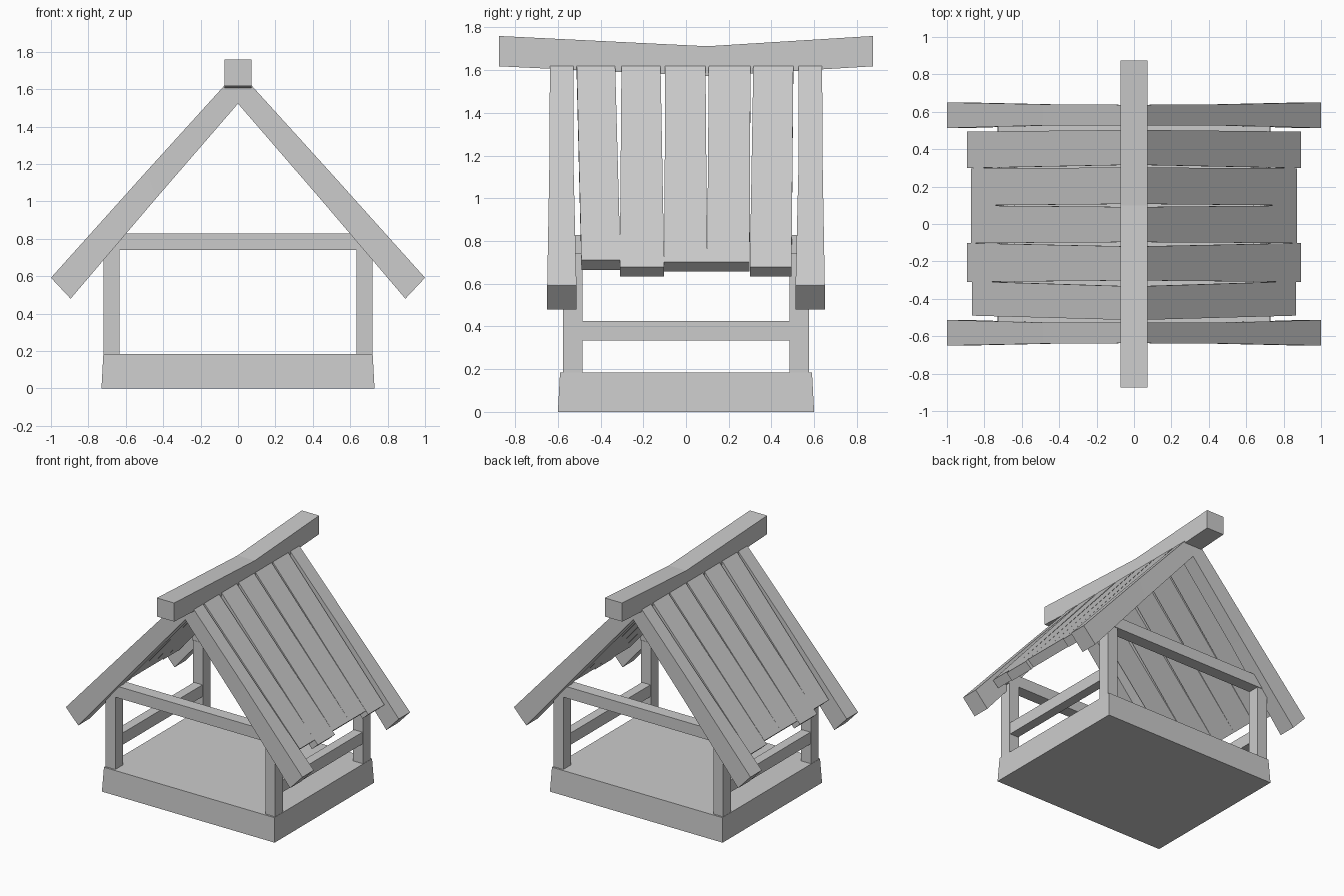
import bpy, bmesh

if "Cube" in bpy.data.objects:
    bpy.data.objects.remove(bpy.data.objects["Cube"])


def loft(name, sections):
    """Solid through a list of four-cornered cross-sections, capped at both ends."""
    bm = bmesh.new()
    rings = [[bm.verts.new(p) for p in s] for s in sections]
    for a, b in zip(rings, rings[1:]):
        for i in range(4):
            j = (i + 1) % 4
            bm.faces.new((a[i], a[j], b[j], b[i]))
    bm.faces.new(rings[0])
    bm.faces.new(rings[-1])
    bmesh.ops.recalc_face_normals(bm, faces=bm.faces)
    mesh = bpy.data.meshes.new(name)
    bm.to_mesh(mesh)
    bm.free()
    obj = bpy.data.objects.new(name, mesh)
    bpy.context.collection.objects.link(obj)
    return obj


def rect(x0, x1, y0, y1, z):
    return [(x0, y0, z), (x1, y0, z), (x1, y1, z), (x0, y1, z)]


def box(name, x0, x1, y0, y1, z0, z1):
    return loft(name, [rect(x0, x1, y0, y1, z0), rect(x0, x1, y0, y1, z1)])


def board(name, side, stations):
    """Sloping board; each station is (outer x, z), (inner x, z), y0, y1."""
    return loft(name, [[(side * o[0], y0, o[1]), (side * o[0], y1, o[1]),
                        (side * i[0], y1, i[1]), (side * i[0], y0, i[1])]
                       for o, i, y0, y1 in stations])


# Solid floor base, slightly tapered
loft("base", [rect(-0.73, 0.73, -0.6, 0.6, 0), rect(-0.72, 0.72, -0.59, 0.59, 0.185)])

SIDES = ((-1, "left"), (1, "right"))
ENDS = ((-1, "front"), (1, "back"))

# Corner posts, cross beams and side rails
for ey, end in ENDS:
    ya, yb = sorted((ey * 0.485, ey * 0.576))
    for sx, side in SIDES:
        xa, xb = sorted((sx * 0.634, sx * 0.718))
        box(f"{end}_{side}_post", xa, xb, ya, yb, 0.17, 0.745)
    ya, yb = sorted((ey * 0.487, ey * 0.58))
    box(f"{end}_cross_beam", -0.727, 0.727, ya, yb, 0.74, 0.828)
for sx, side in SIDES:
    xa, xb = sorted((sx * 0.64, sx * 0.712))
    box(f"{side}_rail", xa, xb, -0.5, 0.5, 0.335, 0.425)

# Rafters, flaring toward the eaves
for ey, end in ENDS:
    for sx, side in SIDES:
        board(f"{end}_{side}_rafter", sx, [
            ((0, 1.70), (0, 1.523), ey * 0.527, ey * 0.637),
            ((0.49, 1.16), (0.435, 1.02), ey * 0.527, ey * 0.64),
            ((1.0, 0.592), (0.895, 0.48), ey * 0.513, ey * 0.65)])

# Roof planks: top y range, bottom y range, eave x
PLANKS = [(-0.513, -0.333, -0.49, -0.307, 0.865),
          (-0.302, -0.12, -0.31, -0.102, 0.892),
          (-0.097, 0.091, -0.102, 0.099, 0.872),
          (0.107, 0.302, 0.099, 0.298, 0.872),
          (0.316, 0.503, 0.299, 0.494, 0.892)]
for sx, side in SIDES:
    for n, (t0, t1, b0, b1, x) in enumerate(PLANKS, 1):
        z = 1.703 - 1.148 * x
        board(f"{side}_roof_plank_{n}", sx, [
            ((0.03, 1.669), (0.0, 1.61), t0, t1),
            ((x, z), (x - 0.05, z - 0.045), b0, b1)])

# Sagging ridge beam
loft("ridge_beam", [[(-0.073, y, lo), (0.073, y, lo), (0.073, y, hi), (-0.073, y, hi)]
                    for y, lo, hi in ((-0.875, 1.618, 1.76),
                                      (0.1, 1.572, 1.712),
                                      (0.875, 1.618, 1.76))])
